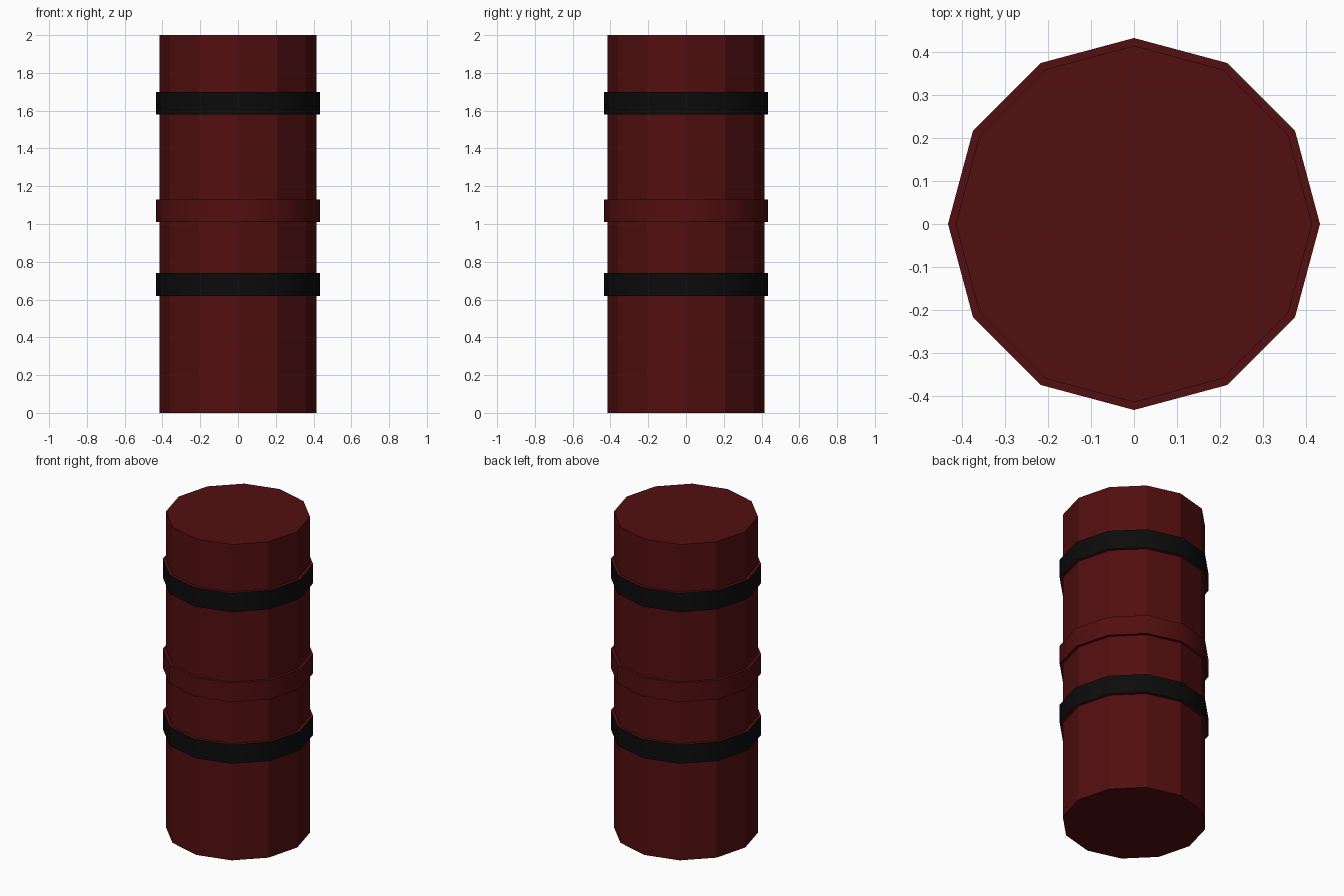
import bpy, bmesh, math

if "Cube" in bpy.data.objects:
    bpy.data.objects.remove(bpy.data.objects["Cube"])

SIDES, R_BODY, R_BAND = 12, 0.415, 0.433


def material(name, rgb):
    m = bpy.data.materials.new(name)
    m.diffuse_color = (*rgb, 1)
    m.use_nodes = True
    m.node_tree.nodes["Principled BSDF"].inputs["Base Color"].default_value = m.diffuse_color
    return m


red = material("dark_red", (0.085, 0.0045, 0.005))
black = material("black", (0.0035, 0.0035, 0.0035))

# Raised bands: bottom z, top z, material slot of the outer strip
bands = [(0.62, 0.74, 1), (1.01, 1.13, 0), (1.58, 1.70, 1)]

# Side profile (radius, z) with the material and smoothing of each strip
profile, strips = [(R_BODY, 0.0)], []
for z0, z1, slot in bands:
    profile += [(R_BODY, z0), (R_BAND, z0), (R_BAND, z1), (R_BODY, z1)]
    strips += [(0, False), (0, False), (slot, True), (0, False)]
profile.append((R_BODY, 2.0))
strips.append((0, False))

# Lathe the profile into a twelve-sided barrel with closed ends
bm = bmesh.new()
rings = []
for r, z in profile:
    angles = [2 * math.pi * i / SIDES for i in range(SIDES)]
    rings.append([bm.verts.new((r * math.cos(a), r * math.sin(a), z)) for a in angles])
for lower, upper, (slot, smooth) in zip(rings, rings[1:], strips):
    for i in range(SIDES):
        j = (i + 1) % SIDES
        face = bm.faces.new((lower[i], lower[j], upper[j], upper[i]))
        face.material_index = slot
        face.smooth = smooth
bm.faces.new(rings[0][::-1])
bm.faces.new(rings[-1])

# Keep the band rims crisp
for e in bm.edges:
    if abs(e.verts[0].co.z - e.verts[1].co.z) < 1e-5:
        e.smooth = False

mesh = bpy.data.meshes.new("banded_barrel")
bm.to_mesh(mesh)
bm.free()
mesh.materials.append(red)
mesh.materials.append(black)
barrel = bpy.data.objects.new("banded_barrel", mesh)
bpy.context.collection.objects.link(barrel)
